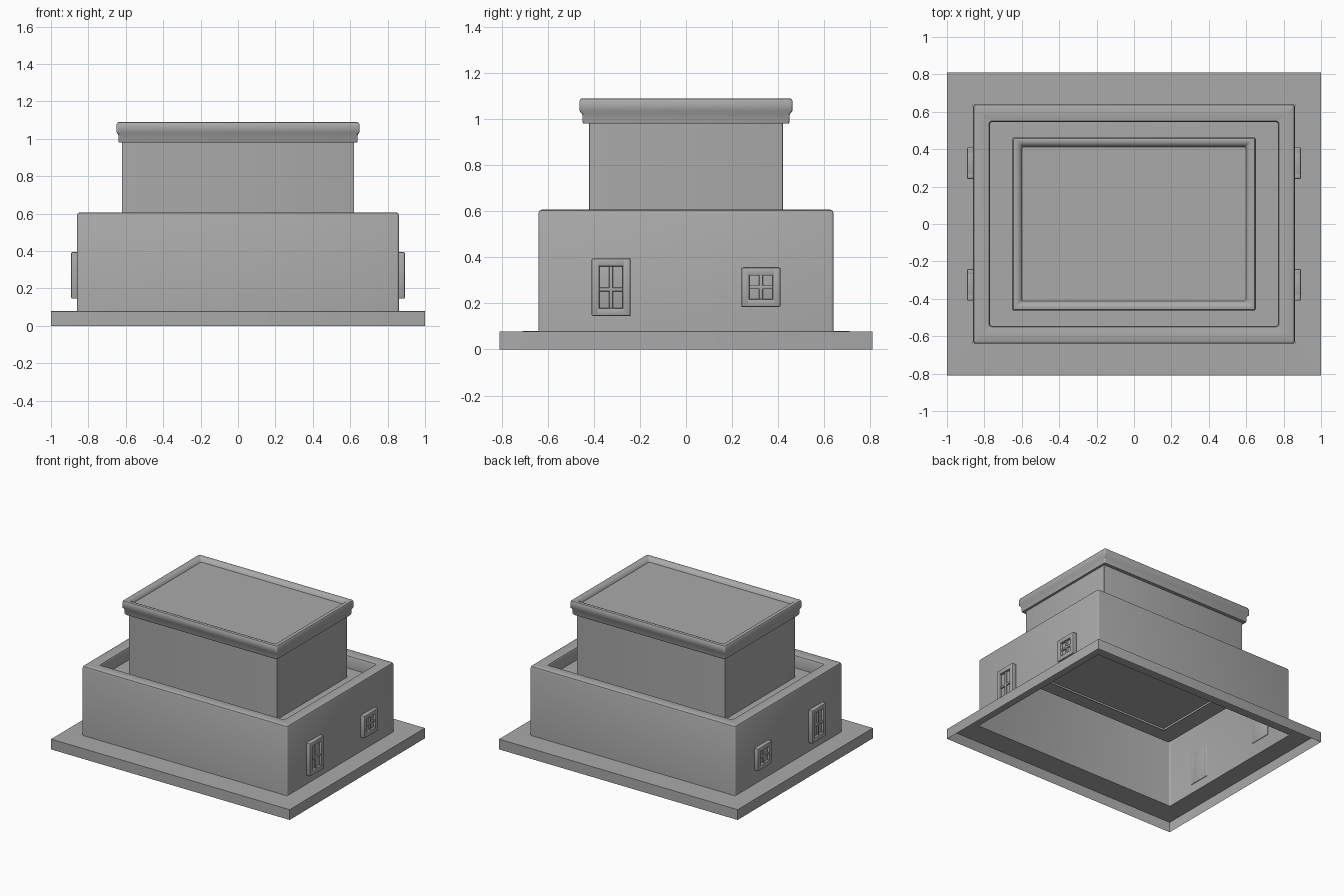
import bpy, bmesh, math

cube = bpy.data.objects.get("Cube")
if cube:
    bpy.data.objects.remove(cube, do_unlink=True)

grey = bpy.data.materials.new("plain_grey")
grey.use_nodes = True
COLOUR = (0.4, 0.4, 0.4, 1)
grey.diffuse_color = COLOUR
grey.node_tree.nodes["Principled BSDF"].inputs["Base Color"].default_value = COLOUR


def finish(name, bm):
    """Turn a bmesh into a smooth shaded grey object."""
    mesh = bpy.data.meshes.new(name)
    bm.to_mesh(mesh)
    bm.free()
    mesh.materials.append(grey)
    obj = bpy.data.objects.new(name, mesh)
    bpy.context.collection.objects.link(obj)
    bpy.ops.object.select_all(action='DESELECT')
    obj.select_set(True)
    bpy.context.view_layer.objects.active = obj
    bpy.ops.object.shade_smooth_by_angle(angle=math.radians(40))
    return obj


def rounded_ring(bm, hx, hy, z, r, steps=3):
    """Rectangle of half sizes hx, hy with rounded corners."""
    ring = []
    for k, (sx, sy) in enumerate([(1, 1), (-1, 1), (-1, -1), (1, -1)]):
        for i in range(steps + 1):
            a = math.pi / 2 * (k + i / steps)
            ring.append(bm.verts.new((sx * (hx - r) + r * math.cos(a),
                                      sy * (hy - r) + r * math.sin(a), z)))
    return ring


def loft(name, profile, r=0.01, cap=False):
    """Sweep a profile of (half x, half y, height) around a rectangle."""
    bm = bmesh.new()
    rings = [rounded_ring(bm, *p, r) for p in profile]
    n = len(rings[0])
    for a, b in zip(rings, rings[1:]):
        for i in range(n):
            j = (i + 1) % n
            bm.faces.new((a[i], a[j], b[j], b[i]))
    if cap:
        bm.faces.new(rings[-1])
    return finish(name, bm)


# Thin flange around the foot, hollow underneath
loft("base_flange", [(1, 0.81, 0), (1, 0.81, 0.078), (0.86, 0.64, 0.08)], r=0.002)

# Lower walls, parapet and recessed roof
loft("lower_walls", [(0.86, 0.64, 0.08), (0.86, 0.64, 0.59), (0.856, 0.636, 0.602),
                     (0.845, 0.625, 0.607), (0.8, 0.58, 0.605), (0.775, 0.55, 0.6),
                     (0.77, 0.545, 0.59), (0.77, 0.545, 0.51)], r=0.012, cap=True)

# Upper walls, dipping slightly through the lower roof
loft("upper_walls", [(0.62, 0.42, 0.495), (0.62, 0.42, 0.99)], r=0.003)

# Stepped cornice with a raised bead around the flat roof
loft("cornice_and_roof", [(0.62, 0.42, 0.98), (0.637, 0.445, 0.98), (0.64, 0.45, 0.99),
                          (0.64, 0.45, 1.02), (0.65, 0.462, 1.035), (0.651, 0.463, 1.075),
                          (0.645, 0.458, 1.087), (0.635, 0.448, 1.09), (0.615, 0.43, 1.085),
                          (0.603, 0.418, 1.073), (0.598, 0.413, 1.06)], r=0.01, cap=True)


def box(bm, lo, hi, bevel):
    """Bevelled box between two corners."""
    verts = bmesh.ops.create_cube(bm, size=1)["verts"]
    for v in verts:
        for k in range(3):
            v.co[k] = (lo[k] + hi[k]) / 2 + v.co[k] * (hi[k] - lo[k])
    edges = {e for v in verts for e in v.link_edges}
    bmesh.ops.bevel(bm, geom=list(edges), offset=bevel, segments=2,
                    profile=0.5, affect='EDGES')


def window(name, yc, z0, z1, bar_z):
    """Rounded frame with a sunken pane and crossed glazing bars."""
    bm = bmesh.new()
    w, f, back, front = 0.085, 0.035, 0.855, 0.892
    y0, y1 = yc - w, yc + w
    box(bm, (back, y0, z0), (front, y0 + f, z1), 0.007)
    box(bm, (back, y1 - f, z0), (front, y1, z1), 0.007)
    box(bm, (back, y0 + 0.01, z0), (front, y1 - 0.01, z0 + f), 0.007)
    box(bm, (back, y0 + 0.01, z1 - f), (front, y1 - 0.01, z1), 0.007)
    box(bm, (back, y0 + 0.01, z0 + 0.01), (0.874, y1 - 0.01, z1 - 0.01), 0.002)
    box(bm, (back, yc - 0.008, z0 + 0.02), (0.885, yc + 0.008, z1 - 0.02), 0.004)
    box(bm, (back, y0 + 0.02, bar_z - 0.008), (0.885, y1 - 0.02, bar_z + 0.008), 0.004)
    obj = finish(name, bm)
    mirror = obj.modifiers.new("Mirror", 'MIRROR')
    mirror.use_axis[0] = True
    return obj


# Windows on both sides
window("tall_windows", -0.325, 0.145, 0.395, 0.26)
window("small_windows", 0.325, 0.185, 0.355, 0.27)
